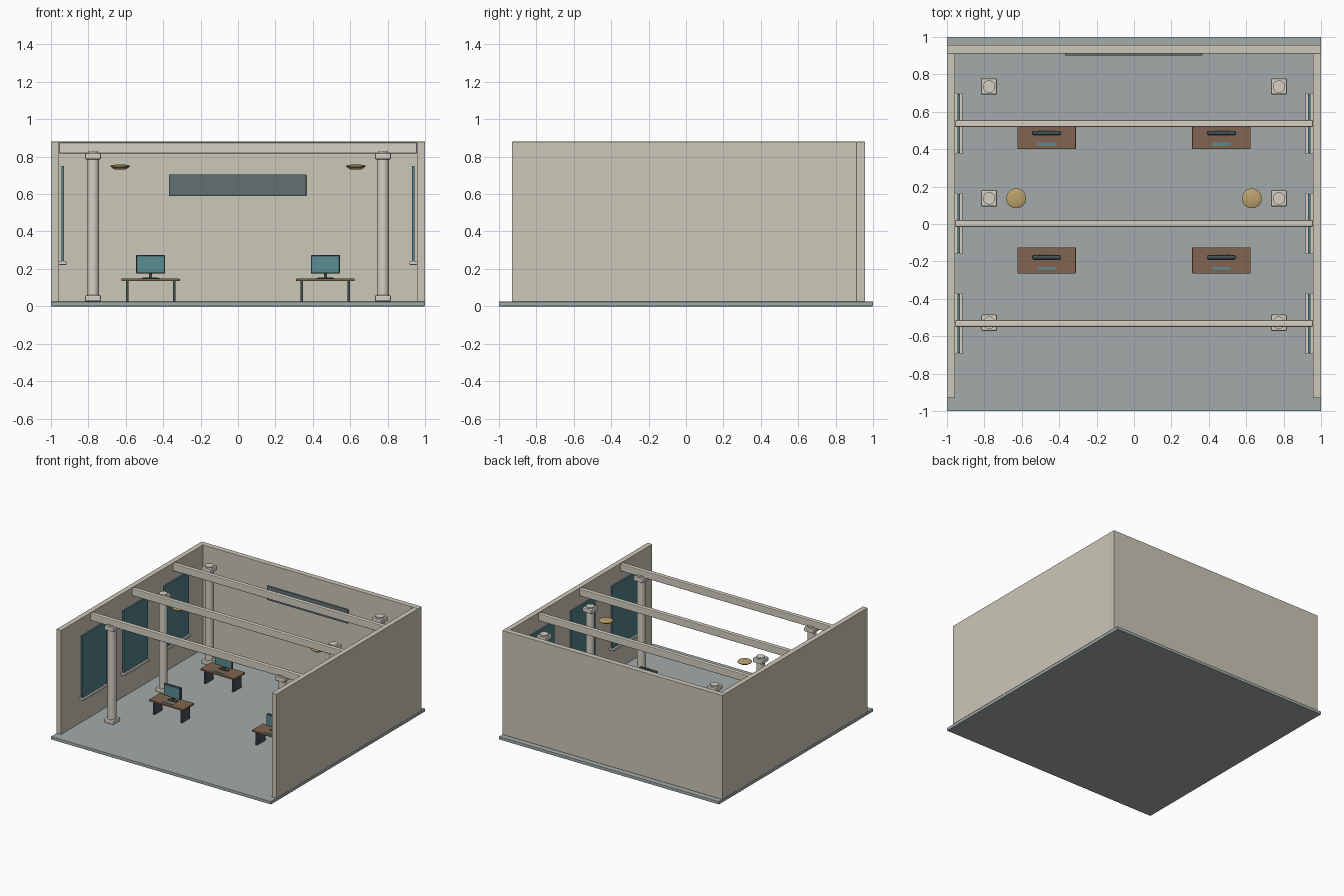
import bpy, math

if "Cube" in bpy.data.objects:
    bpy.data.objects.remove(bpy.data.objects["Cube"])

def mat(name, r, g, b):
    m = bpy.data.materials.new(name)
    m.diffuse_color = (r, g, b, 1)
    m.use_nodes = True
    m.node_tree.nodes["Principled BSDF"].inputs["Base Color"].default_value = m.diffuse_color
    return m

PLASTER = mat("plaster", 0.60, 0.57, 0.48)
TRIM = mat("trim", 0.66, 0.63, 0.55)
FLOOR = mat("floor", 0.36, 0.41, 0.40)
GLASS = mat("glass", 0.09, 0.22, 0.25)
SLATE = mat("slate", 0.12, 0.16, 0.17)
WOOD = mat("wood", 0.22, 0.13, 0.08)
DARK = mat("dark_metal", 0.06, 0.08, 0.09)
SCREEN = mat("screen", 0.10, 0.27, 0.29)
BRASS = mat("brass", 0.50, 0.36, 0.15)

def box(name, x, y, z, m, bevel=0.0):
    """Box from (min, max) ranges on each axis."""
    bpy.ops.mesh.primitive_cube_add(size=1, location=[sum(r) / 2 for r in (x, y, z)])
    o = bpy.context.object
    o.name = name
    o.scale = [abs(r[1] - r[0]) for r in (x, y, z)]
    bpy.ops.object.transform_apply(location=False, rotation=False, scale=True)
    o.data.materials.append(m)
    if bevel:
        b = o.modifiers.new("bevel", 'BEVEL')
        b.width = bevel
        b.segments = 2
    return o

def around(c, w):
    return (c - w / 2, c + w / 2)

def lathe(name, profile, loc, m, n=32):
    """Closed solid of revolution from (radius, height) rings."""
    verts = [(r * math.cos(2 * math.pi * i / n), r * math.sin(2 * math.pi * i / n), z)
             for r, z in profile for i in range(n)]
    faces = [(k * n + i, k * n + (i + 1) % n, (k + 1) * n + (i + 1) % n, (k + 1) * n + i)
             for k in range(len(profile) - 1) for i in range(n)]
    faces += [tuple(reversed(range(n))), tuple(range(len(verts) - n, len(verts)))]
    me = bpy.data.meshes.new(name)
    me.from_pydata(verts, [], faces)
    me.materials.append(m)
    o = bpy.data.objects.new(name, me)
    o.location = loc
    bpy.context.collection.objects.link(o)
    bpy.ops.object.select_all(action='DESELECT')
    o.select_set(True)
    bpy.context.view_layer.objects.active = o
    bpy.ops.object.shade_smooth_by_angle(angle=math.radians(40))
    return o

TOP, BASE = 0.88, 0.025
BAYS = (0.537, 0.003, -0.532)

# Shell: floor slab and three walls
box("floor", (-1, 1), (-1, 1), (0, BASE), FLOOR, 0.003)
box("back_wall", (-1, 1), (0.912, 0.957), (BASE, TOP), PLASTER, 0.002)
box("wall_board", (-0.37, 0.365), (0.90, 0.913), (0.59, 0.705), SLATE, 0.003)

# Ceiling beams
for y in BAYS:
    box("beam", (-0.957, 0.957), around(y, 0.036), (0.817, 0.876), TRIM, 0.006)

for s in (-1, 1):
    box("side_wall", (s * 0.957, s), (-0.93, 0.912), (BASE, TOP), PLASTER, 0.002)

    # Windows with sills
    for y in BAYS:
        box("window_glass", (s * 0.93, s * 0.943), around(y, 0.315), (0.238, 0.75), GLASS)
        box("window_sill", (s * 0.916, s * 0.958), around(y, 0.328), (0.222, 0.24), TRIM, 0.003)

    # Columns with square base and capital
    for y in (0.735, 0.137, -0.528):
        x = s * 0.775
        lathe("column_shaft", [(0.033, BASE), (0.033, 0.83)], (x, y, 0), TRIM)
        box("column_base", around(x, 0.087), around(y, 0.087), (BASE, 0.06), TRIM, 0.008)
        box("column_capital", around(x, 0.087), around(y, 0.087), (0.785, 0.82), TRIM, 0.008)

    # Hanging lamp shade
    lathe("lamp_shade", [(0.012, 0.731), (0.034, 0.733), (0.040, 0.738), (0.042, 0.742),
                         (0.053, 0.745), (0.053, 0.750), (0.046, 0.754), (0.026, 0.757),
                         (0.006, 0.758)], (s * 0.63, 0.137, 0), BRASS)

    # Desks with monitors
    for y in (0.47, -0.195):
        x = s * 0.467
        box("desk_top", around(x, 0.312), around(y, 0.14), (0.134, 0.149), WOOD, 0.003)
        for t in (-1, 1):
            box("desk_leg", around(x + t * 0.126, 0.013), around(y, 0.105), (BASE, 0.136), DARK)
        box("monitor_foot", around(x, 0.08), around(y + 0.017, 0.03), (0.148, 0.155), DARK, 0.002)
        box("monitor_stem", around(x, 0.016), around(y + 0.02, 0.012), (0.153, 0.18), DARK)
        box("monitor_case", around(x, 0.156), around(y + 0.017, 0.022), (0.175, 0.274), DARK, 0.006)
        box("monitor_screen", around(x, 0.142), (y + 0.003, y + 0.009), (0.182, 0.267), SCREEN)
        box("keyboard", around(x, 0.10), around(y - 0.042, 0.014), (0.146, 0.152), SCREEN)
